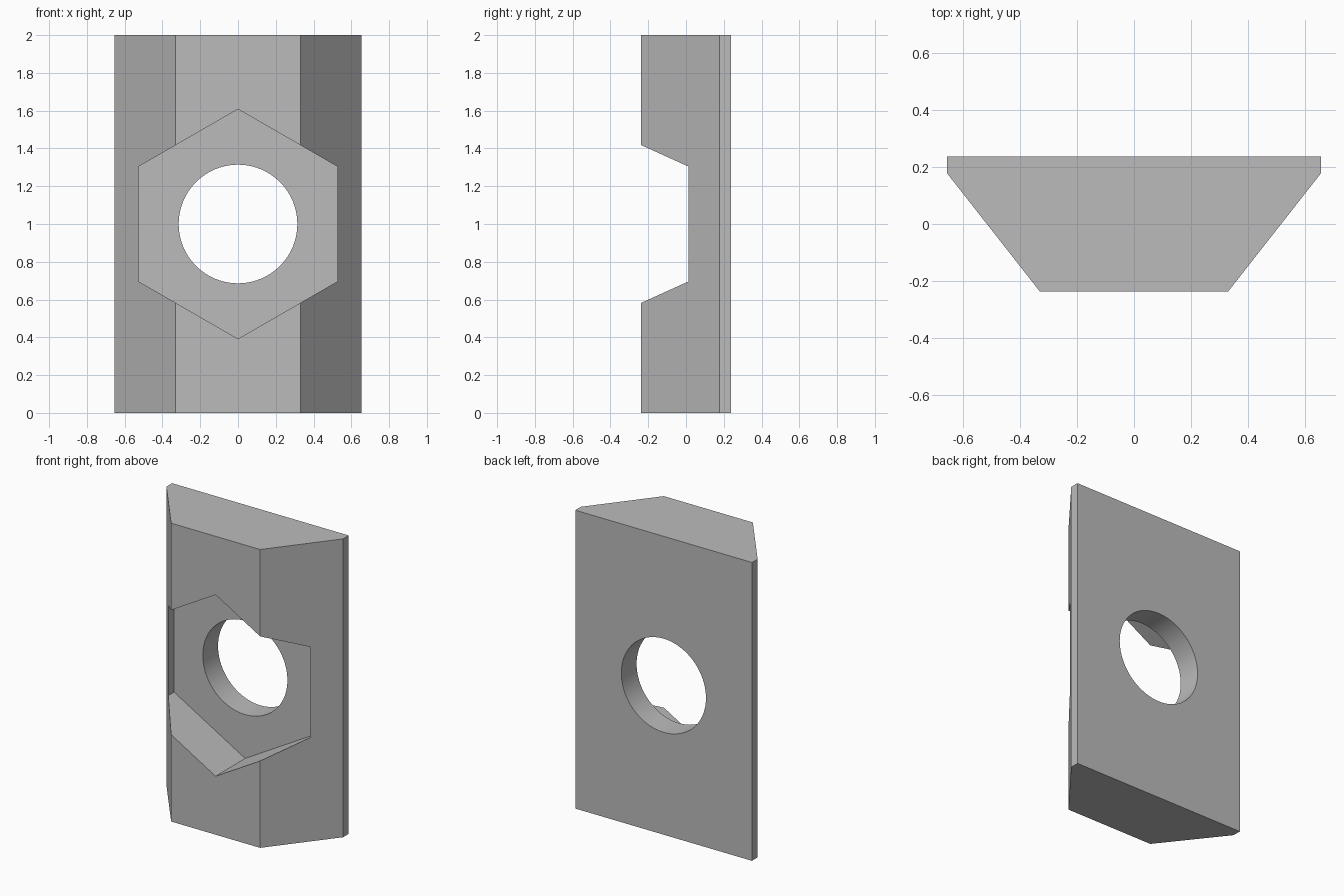
import bpy
import bmesh
import math

if "Cube" in bpy.data.objects:
    bpy.data.objects.remove(bpy.data.objects["Cube"], do_unlink=True)

# Plain grey metal
grey = bpy.data.materials.new("grey_metal")
grey.use_nodes = True
colour = (0.5, 0.5, 0.5, 1)
grey.diffuse_color = colour
grey.node_tree.nodes["Principled BSDF"].inputs["Base Color"].default_value = colour


def prism(name, points, to_world, direction):
    """Extrude a flat outline along a direction into a closed solid."""
    bm = bmesh.new()
    face = bm.faces.new([bm.verts.new(to_world(*p)) for p in points])
    grown = bmesh.ops.extrude_face_region(bm, geom=[face])["geom"]
    moved = [v for v in grown if isinstance(v, bmesh.types.BMVert)]
    bmesh.ops.translate(bm, verts=moved, vec=direction)
    bmesh.ops.recalc_face_normals(bm, faces=bm.faces)
    mesh = bpy.data.meshes.new(name)
    bm.to_mesh(mesh)
    bm.free()
    mesh.materials.append(grey)
    obj = bpy.data.objects.new(name, mesh)
    bpy.context.collection.objects.link(obj)
    return obj


def ring(radius, sides):
    """Regular polygon with a corner pointing up."""
    angles = [math.tau * i / sides for i in range(sides)]
    return [(radius * math.sin(a), 1 + radius * math.cos(a)) for a in angles]


# Wedge-sided body, extruded upwards from its mirrored plan
half = [(0.33, -0.237), (0.655, 0.177), (0.655, 0.237)]
plan = half + [(-x, y) for x, y in reversed(half)]
body = prism("nut_block", plan, lambda x, y: (x, y, 0), (0, 0, 2))

# Hexagonal pocket in the front, and round bore through to the back
cutters = [
    prism("pocket_cutter", ring(0.608, 6), lambda x, z: (x, -0.5, z), (0, 0.575, 0)),
    prism("bore_cutter", ring(0.314, 96), lambda x, z: (x, -0.6, z), (0, 1.2, 0)),
]
for cutter in cutters:
    cut = body.modifiers.new(cutter.name, "BOOLEAN")
    cut.operation = "DIFFERENCE"
    cut.solver = "EXACT"
    cut.object = cutter
    cutter.hide_render = True

# Apply the cuts, then smooth the bore only
bpy.context.view_layer.objects.active = body
body.select_set(True)
for modifier in list(body.modifiers):
    bpy.ops.object.modifier_apply(modifier=modifier.name)
for cutter in cutters:
    bpy.data.objects.remove(cutter, do_unlink=True)
bpy.ops.object.select_all(action="DESELECT")
body.select_set(True)
bpy.ops.object.shade_smooth_by_angle(angle=math.radians(20))
